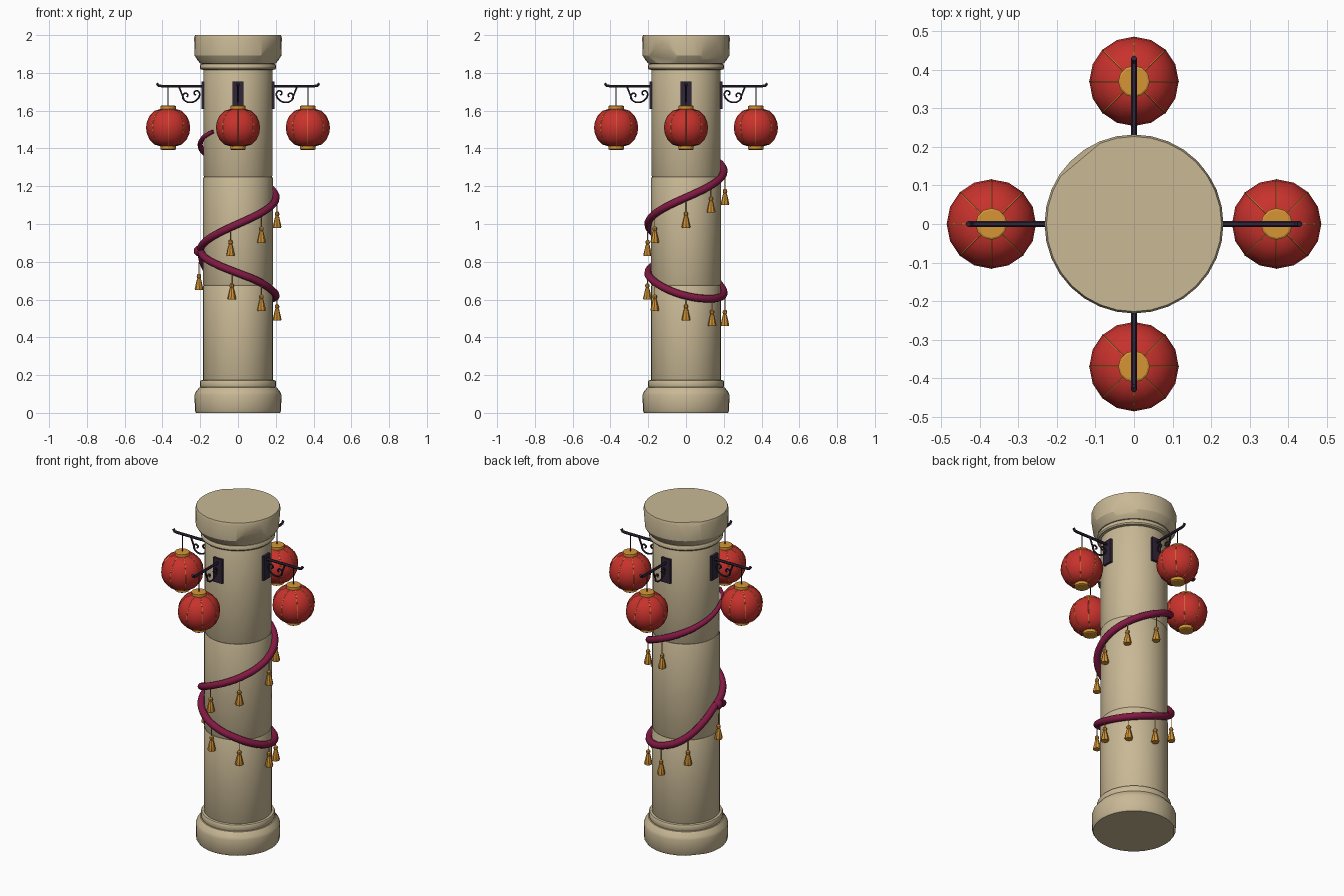
import bpy, bmesh
from math import sin, cos, pi, radians
from mathutils import Vector

if "Cube" in bpy.data.objects:
    bpy.data.objects.remove(bpy.data.objects["Cube"])


def material(name, rgb):
    m = bpy.data.materials.new(name)
    m.use_nodes = True
    m.diffuse_color = (*rgb, 1)
    m.node_tree.nodes["Principled BSDF"].inputs["Base Color"].default_value = (*rgb, 1)
    return m


STONE = material("sand stone", (0.58, 0.48, 0.30))
RED = material("lantern red", (0.58, 0.032, 0.026))
GOLD = material("gold", (0.67, 0.30, 0.035))
IRON = material("dark iron", (0.03, 0.019, 0.04))
ROPE = material("plum rope", (0.22, 0.01, 0.055))


def add(name, mesh, mat, loc=(0, 0, 0), turn=0, angle=30):
    """Link a mesh as an object; smooth it by angle unless angle is 0."""
    ob = bpy.data.objects.new(name, mesh)
    bpy.context.collection.objects.link(ob)
    mesh.materials.clear()
    mesh.materials.append(mat)
    ob.location = loc
    ob.rotation_euler.z = turn
    if angle:
        bpy.ops.object.select_all(action='DESELECT')
        ob.select_set(True)
        bpy.context.view_layer.objects.active = ob
        bpy.ops.object.shade_smooth_by_angle(angle=radians(angle))
    return ob


def lathe(name, profile, sides, chips=()):
    """Solid of revolution from (radius, z) points; chips are (point, normal) cuts."""
    bm = bmesh.new()
    rings = [[bm.verts.new((r * cos(2 * pi * i / sides), r * sin(2 * pi * i / sides), z))
              for i in range(sides)] for r, z in profile]
    for a, b in zip(rings, rings[1:]):
        for i in range(sides):
            j = (i + 1) % sides
            bm.faces.new((a[i], a[j], b[j], b[i]))
    bm.faces.new(rings[0][::-1])
    bm.faces.new(rings[-1])
    for co, no in chips:
        geom = bm.verts[:] + bm.edges[:] + bm.faces[:]
        bmesh.ops.bisect_plane(bm, geom=geom, plane_co=co, plane_no=no, clear_outer=True)
        bmesh.ops.holes_fill(bm, edges=[e for e in bm.edges if e.is_boundary])
    bmesh.ops.recalc_face_normals(bm, faces=bm.faces)
    mesh = bpy.data.meshes.new(name)
    bm.to_mesh(mesh)
    bm.free()
    return mesh


def tube(name, points, radius, smooth=True, res=3, taper=None):
    """Round tube along points, returned as a mesh."""
    cu = bpy.data.curves.new(name, 'CURVE')
    cu.dimensions = '3D'
    cu.bevel_depth, cu.bevel_resolution, cu.use_fill_caps = radius, res, True
    cu.resolution_u = 5
    if smooth:
        sp = cu.splines.new('BEZIER')
        sp.bezier_points.add(len(points) - 1)
        for i, (bp, p) in enumerate(zip(sp.bezier_points, points)):
            bp.co = p
            bp.handle_left_type = bp.handle_right_type = 'AUTO'
            bp.radius = taper(i) if taper else 1
    else:
        sp = cu.splines.new('POLY')
        sp.points.add(len(points) - 1)
        for sp_p, p in zip(sp.points, points):
            sp_p.co = (*p, 1)
    tmp = bpy.data.objects.new(name, cu)
    bpy.context.collection.objects.link(tmp)
    dg = bpy.context.evaluated_depsgraph_get()
    mesh = bpy.data.meshes.new_from_object(tmp.evaluated_get(dg))
    bpy.data.objects.remove(tmp)
    return mesh


def box(name, lo, hi):
    bm = bmesh.new()
    bmesh.ops.create_cube(bm, size=1)
    lo, hi = Vector(lo), Vector(hi)
    for v in bm.verts:
        v.co = (lo + hi) / 2 + v.co * (hi - lo)
    mesh = bpy.data.meshes.new(name)
    bm.to_mesh(mesh)
    bm.free()
    return mesh


def polar(r, deg, z):
    return Vector((r * cos(radians(deg)), r * sin(radians(deg)), z))


# Stone pillar: chipped base and capital, collars and three stacked drums
def outward_chip(deg, r, z, tilt):
    return polar(r, deg, z), polar(1, deg, tilt)


add("pillar_base", lathe("pillar_base",
    [(.222, 0), (.228, .01), (.23, .095), (.225, .11), (.205, .135), (.19, .137)], 32,
    [outward_chip(140, .222, .005, -1.2), outward_chip(-70, .217, .12, .9)]), STONE)
add("lower_collar", lathe("lower_collar",
    [(.19, .135), (.2, .137), (.202, .145), (.202, .165), (.198, .172), (.18, .175)], 32), STONE)
for name, z0, z1, r in (("lower_drum", .17, .675, .186), ("middle_drum", .675, 1.25, .184),
                        ("upper_drum", 1.25, 1.83, .182)):
    add(name, lathe(name, [(r - .003, z0), (r, z0 + .006), (r, z1 - .006), (r - .003, z1)], 32), STONE)
add("upper_collar", lathe("upper_collar",
    [(.18, 1.815), (.197, 1.818), (.202, 1.825), (.202, 1.838), (.197, 1.847), (.18, 1.85)], 32), STONE)
add("capital", lathe("capital",
    [(.18, 1.845), (.2, 1.85), (.215, 1.868), (.23, 1.892), (.232, 1.985), (.227, 2)], 32,
    [outward_chip(-35, .214, 1.9, -.35), outward_chip(130, .222, 1.99, .5),
     outward_chip(35, .222, 1.9, -.1)]), STONE)

# Shared meshes for the four lantern brackets, modelled along +x
REACH = .37
plate = box("plate", (.172, -.03, 1.61), (.194, .03, 1.755))
arm = tube("arm", [(.18, 0, 1.73), (.40, 0, 1.73), (.42, 0, 1.732), (.43, 0, 1.745)], .008, False, 1)
scroll = tube("scroll", [(x, 0, z) for x, z in (
    (.222, 1.682), (.232, 1.69), (.225, 1.704), (.208, 1.70), (.204, 1.68), (.22, 1.656),
    (.25, 1.644), (.28, 1.652), (.293, 1.675), (.28, 1.692), (.265, 1.682), (.272, 1.672))], .005, res=1)
brace = tube("brace", [(.286, 0, 1.66), (.298, 0, 1.69), (.312, 0, 1.726)], .005, res=1)
cord = tube("cord", [(REACH, 0, 1.73), (REACH, 0, 1.61)], .003, False, 1)
half = [(.04, .098), (.072, .088), (.098, .062), (.112, .03)]
body_profile = [(r, -z) for r, z in half] + [(.116, 0)] + half[::-1]
body = lathe("body", body_profile, 16)
cap = lathe("cap", [(.036, -.015), (.041, -.012), (.041, .012), (.036, .015)], 12)
rib = tube("rib", [(r - .0005, 0, z) for r, z in body_profile], .0016, False, 1)

for k, side in enumerate(("left", "back", "right", "front")):
    t = k * pi / 2
    centre = polar(REACH, 90 * k, 1.51)
    add(side + "_bracket_plate", plate, IRON, turn=t, angle=0)
    for part, mesh in (("arm", arm), ("scroll", scroll), ("brace", brace), ("cord", cord)):
        add(f"{side}_bracket_{part}", mesh, IRON, turn=t)
    add(side + "_lantern_body", body, RED, centre, t, 28)
    add(side + "_lantern_top_cap", cap, GOLD, centre + Vector((0, 0, .102)), t)
    add(side + "_lantern_bottom_cap", cap, GOLD, centre - Vector((0, 0, .102)), t)
    for i in range(8):
        add(f"{side}_lantern_rib_{i + 1}", rib, GOLD, centre, t + i * pi / 4, 0)

# Rope: falling helix that ends in a tilted loop tied at the right side
R = .2


def helix_z(deg):
    return 1.14 + .28 * deg / 180


helix = [polar(R if d < 215 else .186, d, helix_z(d)) for d in range(225, -181, -15)]
loop_keys = [(180, .86), (150, .77), (120, .685), (90, .635), (60, .61), (30, .605), (0, .62),
             (-30, .655), (-60, .70), (-90, .74), (-120, .78), (-150, .82), (-180, .86)]
add("rope_spiral", tube("rope_spiral", helix, .02, taper=lambda i: min(1, .5 + i / 16)), ROPE, angle=60)
add("rope_loop", tube("rope_loop", [polar(R, d, z) for d, z in loop_keys], .02), ROPE, angle=60)
add("rope_knot", lathe("rope_knot", [(.012, -.026), (.025, -.012), (.025, .012), (.012, .026)], 10),
    ROPE, polar(.207, 183, .857), angle=60)

# Tassels hanging from the rope: (angle, height of the tassel's foot)
tassel = lathe("tassel", [(.021, 0), (.023, .006), (.011, .058), (.008, .062), (.012, .07),
                          (.011, .08), (.005, .086)], 8)
hangers = [(86, 1.1), (40, 1.06), (0, .98), (-53, .9), (-101, .83),
           (-99, .6), (-53, .54), (0, .49), (42, .46), (84, .46), (128, .54), (184, .65)]
for n, (deg, z) in enumerate(hangers, 1):
    foot = polar(.207, deg, z)
    add(f"tassel_{n}", tassel, GOLD, foot, radians(deg))
    add(f"tassel_string_{n}", tube("string", [foot + Vector((0, 0, h)) for h in (.08, .15)],
                                   .0025, False, 1), GOLD, angle=0)
